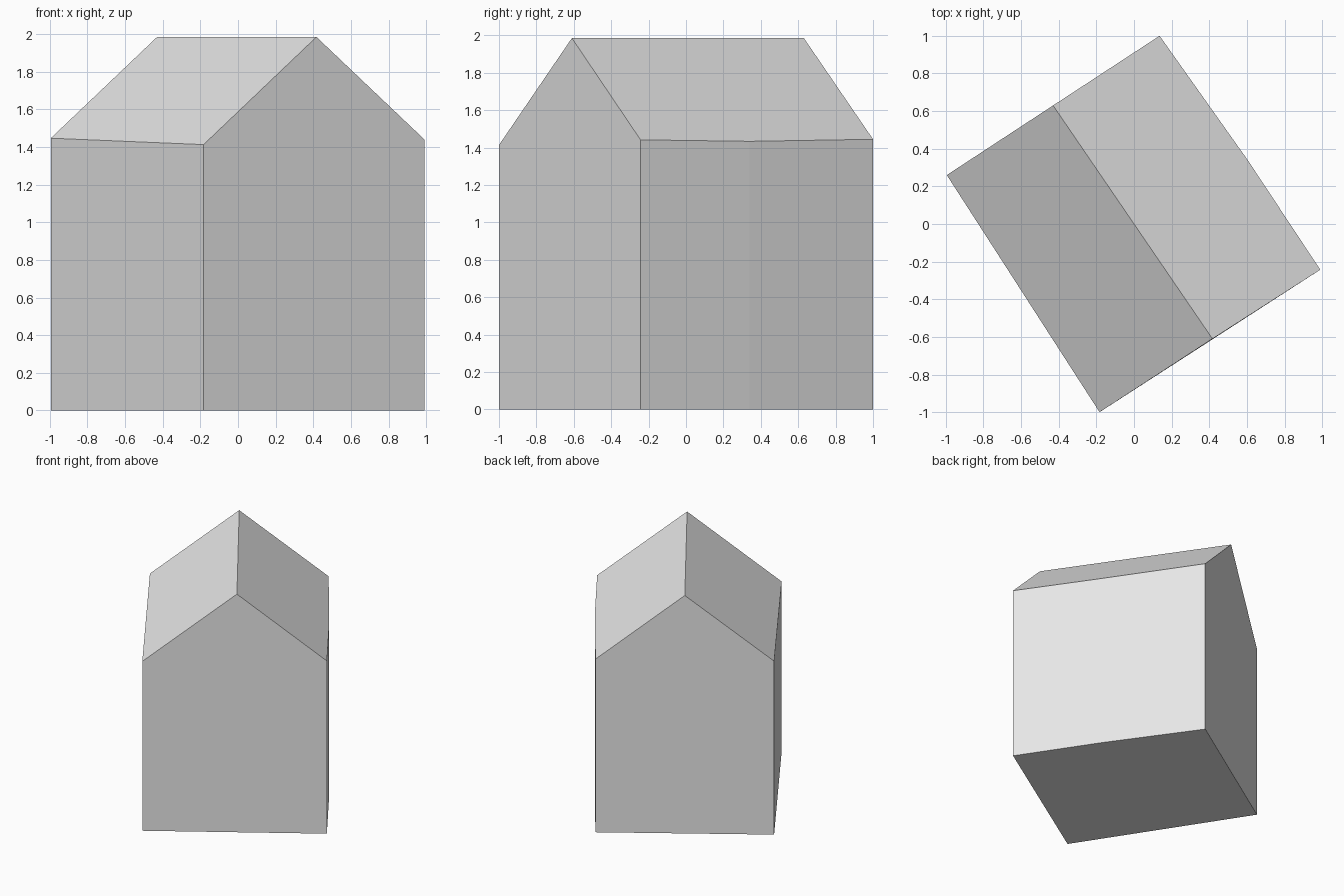
import bpy
import bmesh

cube = bpy.data.objects.get("Cube")
if cube:
    bpy.data.objects.remove(cube, do_unlink=True)

# Plain grey for the whole building
grey = bpy.data.materials.new("light_grey")
grey.use_nodes = True
grey.diffuse_color = (0.8, 0.8, 0.8, 1)
grey.node_tree.nodes["Principled BSDF"].inputs["Base Color"].default_value = (0.8, 0.8, 0.8, 1)

# Footprint corners, counter-clockwise, with the eave height at each;
# the fourth is a slight outward bend in the long wall
footprint = [(-0.995, 0.26, 1.447), (-0.183, -1.0, 1.413), (0.99, -0.243, 1.441),
             (0.604, 0.34, 1.433), (0.136, 1.0, 1.444)]
# Ridge ends, front gable then back gable
ridge = [(0.417, -0.61, 1.985), (-0.43, 0.63, 1.985)]

bm = bmesh.new()
base = [bm.verts.new((x, y, 0)) for x, y, z in footprint]
eave = [bm.verts.new(p) for p in footprint]
front_peak, back_peak = [bm.verts.new(p) for p in ridge]

# Floor and walls; the gable walls reach up to the ridge
bm.faces.new(base[::-1])
peaks = {1: front_peak, 4: back_peak}
for i in range(len(base)):
    j = (i + 1) % len(base)
    wall = [base[i], base[j], eave[j]]
    if i in peaks:
        wall.append(peaks[i])
    bm.faces.new(wall + [eave[i]])

# Roof slopes
bm.faces.new((eave[0], eave[1], front_peak, back_peak))
bm.faces.new((eave[2], eave[3], front_peak))
bm.faces.new((eave[3], back_peak, front_peak))
bm.faces.new((eave[3], eave[4], back_peak))
bmesh.ops.recalc_face_normals(bm, faces=bm.faces)

mesh = bpy.data.meshes.new("gabled_building")
bm.to_mesh(mesh)
bm.free()
mesh.materials.append(grey)
building = bpy.data.objects.new("gabled_building", mesh)
bpy.context.collection.objects.link(building)
